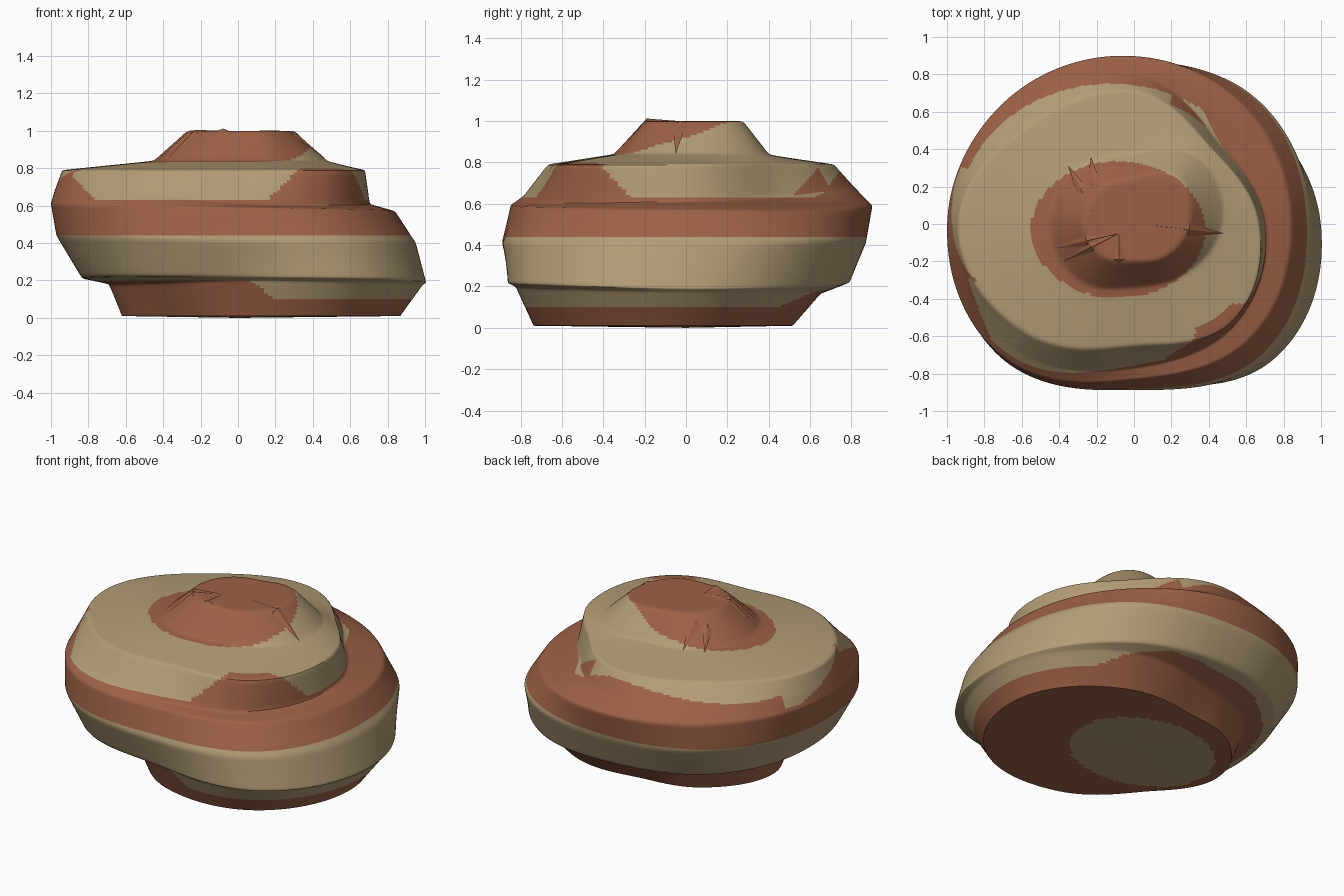
import bpy, bmesh, math
from mathutils import Vector

old = bpy.data.objects.get("Cube")
if old:
    bpy.data.objects.remove(old, do_unlink=True)


def make_material(name, colour):
    material = bpy.data.materials.new(name)
    material.use_nodes = True
    material.diffuse_color = colour
    material.node_tree.nodes["Principled BSDF"].inputs["Base Color"].default_value = colour
    return material


clay = make_material("red clay", (0.34, 0.12, 0.062, 1))
sand = make_material("sand tan", (0.45, 0.335, 0.18, 1))

# Feature rings from the base to the top: radius and height at every eighth turn from +x
RADII = {
    "base_edge": [.86, .66, .49, .55, .62, .55, .70, .87],
    "under_lip": [.98, .82, .61, .62, .69, .63, .78, .98],
    "lower_lip": [1.0, .88, .79, .83, .83, .91, .83, 1.04],
    "lower_belly": [.95, .94, .87, .95, .97, 1.01, .89, 1.0],
    "upper_belly": [.84, .86, .90, .95, 1.0, 1.0, .83, .87],
    "step_foot": [.70, .63, .80, .87, .98, .93, .77, .76],
    "rim": [.67, .58, .71, .76, .94, .82, .65, .74],
    "cap_foot": [.47, .49, .38, .42, .45, .42, .34, .38],
    "cap_edge": [.29, .34, .25, .26, .27, .24, .20, .24],
}
HEIGHTS = {
    "base_edge": [.01] * 8,
    "under_lip": [.17, .17, .16, .17, .18, .19, .20, .19],
    "lower_lip": [.19, .20, .22, .22, .21, .22, .22, .21],
    "lower_belly": [.40, .42, .41, .43, .44, .43, .41, .41],
    "upper_belly": [.57, .57, .59, .60, .61, .60, .59, .58],
    "step_foot": [.61, .63, .68, .69, .68, .67, .61, .60],
    "rim": [.79] * 8,
    "cap_foot": [.84] * 8,
    "cap_edge": [1.0] * 8,
}
TURNS = 216
STEPS = 14


def around(values, fraction):
    """Smooth closed interpolation through evenly spaced values."""
    place = fraction * len(values)
    i = int(place)
    t = place - i
    a, b, c, d = (values[(i + k) % len(values)] for k in (-1, 0, 1, 2))
    return b + t * ((c - a) + t * ((2 * a - 5 * b + 4 * c - d) + t * (3 * (b - c) + d - a))) / 2


def in_ellipse(p, cx, cy, a, b):
    return ((p.x - cx) / a) ** 2 + ((p.y - cy) / b) ** 2 < 1


def is_sand(p, n):
    """Banding rule: rings on flat faces, level stripes on the walls."""
    cap = in_ellipse(p, -.085, -.03, .465, .365)
    ring = in_ellipse(p, -.12, .04, .82, .71)
    if n.z < -.8 and p.z < .06:
        return cap
    if p.z < .2 and math.hypot(p.x, p.y) < .8:
        return False
    if p.z < .44:
        return p.z > .1
    if p.z < .63:
        return False
    if cap:
        return False
    if ring and n.z > .65 or p.z > .8:
        return True
    # the upper stripe fades out at the corners and along the back
    if p.x > .2 and (p.y > 0 or abs(n.x) > abs(n.y)):
        return abs(p.y - .12) < .38 + (p.z - .63)
    if p.y > .3:
        return ring
    if p.y > -.3 and p.x < 0:
        return p.y > .2 - 3 * (p.z - .63)
    return abs(p.x + .3) < .46 + (p.z - .63)


# Coiled body
bm = bmesh.new()
bottom = bm.verts.new((0, 0, 0))
top = bm.verts.new((0, 0, 1))
columns = []
for j in range(TURNS):
    f = j / TURNS
    angle = math.tau * f
    profile = [(0, 0)]
    profile += [(around(RADII[k], f), around(HEIGHTS[k], f)) for k in RADII]
    profile.append((0, 1))
    column = [bottom]
    for i, ((r0, z0), (r1, z1)) in enumerate(zip(profile, profile[1:])):
        # the broad base and shoulder get finer rings
        steps = 2 * STEPS if i in (0, 7) else STEPS
        for s in range(1, steps + 1):
            t = s / steps
            r, z = r0 + (r1 - r0) * t, z0 + (z1 - z0) * t
            if r > 1e-6:
                column.append(bm.verts.new((r * math.cos(angle), r * math.sin(angle), z)))
    column.append(top)
    columns.append(column)

for j, left in enumerate(columns):
    right = columns[(j + 1) % TURNS]
    for i in range(len(left) - 1):
        loop = [left[i], right[i], right[i + 1], left[i + 1]]
        bm.faces.new(list(dict.fromkeys(loop)))
bmesh.ops.recalc_face_normals(bm, faces=bm.faces)

# Soften the creases slightly
for _ in range(3):
    bmesh.ops.smooth_vert(bm, verts=[v for v in bm.verts if v.co.z > .03], factor=.4,
                          use_axis_x=True, use_axis_y=True, use_axis_z=True)

# Cut clean edges where the level stripes meet
for level in (.1, .44, .63, .8):
    bmesh.ops.bisect_plane(bm, geom=bm.verts[:] + bm.edges[:] + bm.faces[:],
                           plane_co=(0, 0, level), plane_no=(0, 0, 1))
bm.normal_update()
for face in bm.faces:
    face.material_index = int(is_sand(face.calc_center_median(), face.normal))


def finish(name, bm):
    mesh = bpy.data.meshes.new(name)
    bm.to_mesh(mesh)
    bm.free()
    for material in (clay, sand):
        mesh.materials.append(material)
    obj = bpy.data.objects.new(name, mesh)
    bpy.context.collection.objects.link(obj)
    return obj


body = finish("coiled_body", bm)
bpy.context.view_layer.objects.active = body
body.select_set(True)
bpy.ops.object.shade_smooth_by_angle(angle=math.radians(40))


# Small pointed folds lying on the cap
def cap_point(x, y, lift):
    f = (math.atan2(y, x) / math.tau) % 1
    inner, outer = around(RADII["cap_edge"], f), around(RADII["cap_foot"], f)
    t = min(max((math.hypot(x, y) - inner) / (outer - inner), 0), 1)
    return Vector((x, y, 1 - .16 * t + lift))


def add_fold(name, start, end, width):
    a, b = Vector(start), Vector(end)
    side = Vector((a.y - b.y, b.x - a.x)).normalized() * width
    middle = a.lerp(b, .5)
    bm = bmesh.new()
    tip, tail = (bm.verts.new(cap_point(p.x, p.y, .001)) for p in (a, b))
    ridge = bm.verts.new(cap_point(middle.x, middle.y, .012))
    for s in (-1, 1):
        edge = middle + side * s
        foot = bm.verts.new(cap_point(edge.x, edge.y, .001))
        for trio in ((tip, foot, ridge), (foot, tail, ridge)):
            face = bm.faces.new(trio)
            face.normal_update()
            if face.normal.z < 0:
                face.normal_flip()
    finish(name, bm)


add_fold("right_fold", (-.08, -.05), (-.43, -.13), .03)
add_fold("front_right_fold", (-.08, -.05), (-.38, -.2), .025)
add_fold("front_fold", (-.08, -.05), (-.08, -.33), .03)
add_fold("left_fold", (.11, -.01), (.48, -.05), .035)
add_fold("back_fold", (-.2, .08), (-.23, .36), .035)
add_fold("back_right_fold", (-.22, .07), (-.35, .31), .03)
